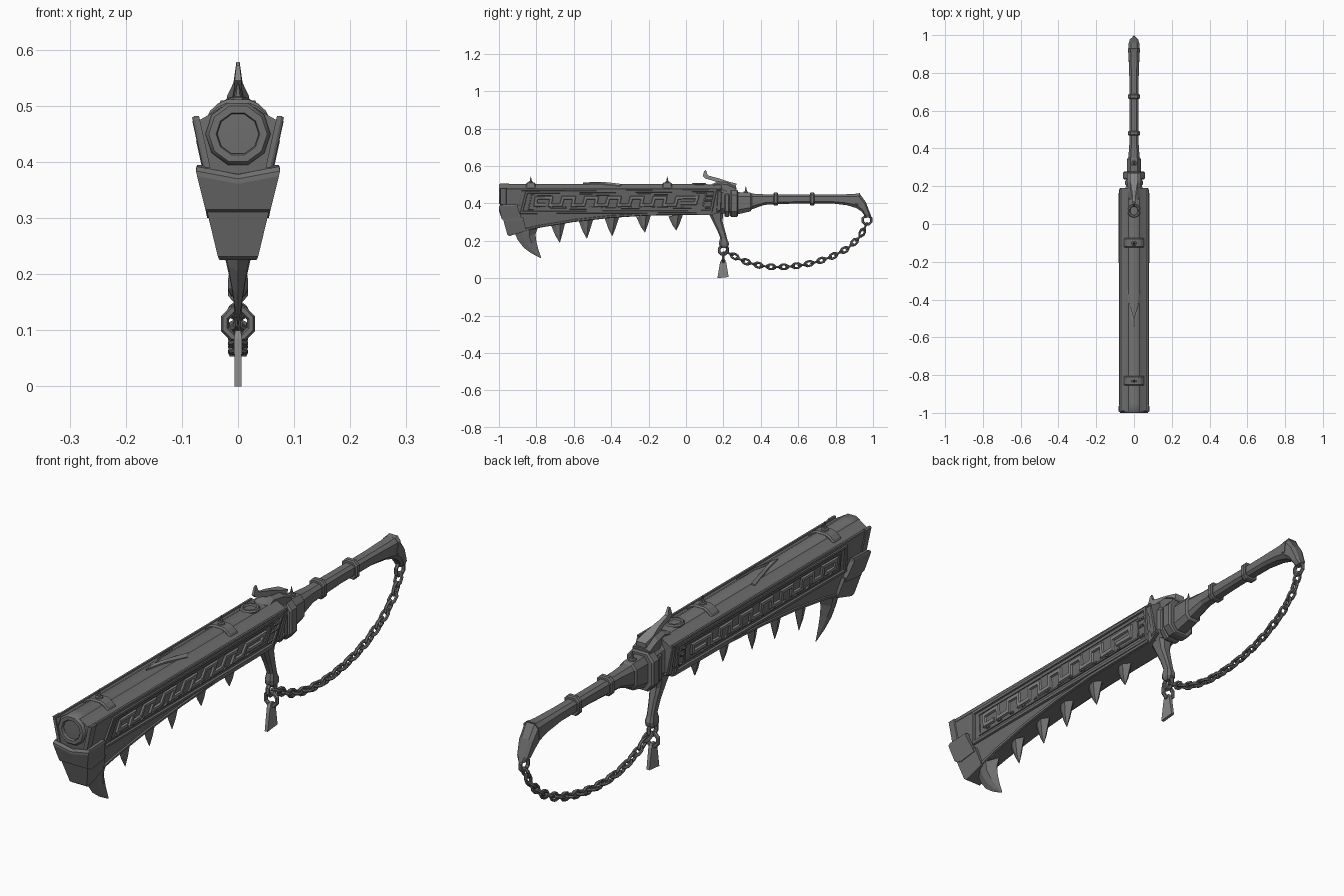
import bpy, bmesh
from math import sin, cos, pi, radians
from mathutils import Vector

if "Cube" in bpy.data.objects:
    bpy.data.objects.remove(bpy.data.objects["Cube"])

OCT = [(-.55, -1), (.55, -1), (1, -.6), (1, .6), (.55, 1), (-.55, 1), (-1, .6), (-1, -.6)]
BOX = [(-1, -1), (1, -1), (1, 1), (-1, 1)]
DIA = [(0, -1), (.8, -.35), (1, .3), (0, 1), (-1, .3), (-.8, -.35)]


def material(name, v):
    m = bpy.data.materials.new(name)
    m.diffuse_color = (v, v, v, 1)
    m.use_nodes = True
    m.node_tree.nodes["Principled BSDF"].inputs["Base Color"].default_value = m.diffuse_color
    return m


IRON, PALE = material("dark_iron", .16), material("worn_iron", .24)


def make(name, parts, loop=False, mirror=False, smooth=None, mat=IRON):
    """Skin each list of rings into a solid; all parts become one object."""
    bm = bmesh.new()
    for s in ((1, -1) if mirror else (1,)):
        for rings in parts:
            vs = [[bm.verts.new((s * p[0], p[1], p[2])) for p in r] for r in rings]
            n = len(vs[0])
            pairs = list(zip(vs, vs[1:])) + ([(vs[-1], vs[0])] if loop else [])
            for a, b in pairs:
                for i in range(n):
                    j = (i + 1) % n
                    bm.faces.new((a[i], a[j], b[j], b[i]))
            if not loop:
                bm.faces.new(vs[0])
                bm.faces.new(vs[-1])
    bmesh.ops.recalc_face_normals(bm, faces=bm.faces)
    me = bpy.data.meshes.new(name)
    bm.to_mesh(me)
    bm.free()
    me.materials.append(mat)
    ob = bpy.data.objects.new(name, me)
    bpy.context.collection.objects.link(ob)
    if smooth:
        bpy.ops.object.select_all(action='DESELECT')
        ob.select_set(True)
        bpy.context.view_layer.objects.active = ob
        bpy.ops.object.shade_smooth_by_angle(angle=radians(smooth))
    return ob


def loft(secs, shape):
    """Sections (y0, z0, y1, z1, half width) swept with a unit outline."""
    return [[(a * h, (y0 + y1) / 2 + b * (y1 - y0) / 2, (z0 + z1) / 2 + b * (z1 - z0) / 2)
             for a, b in shape] for y0, z0, y1, z1, h in secs]


def side(z):
    return .075 - .22 * (.48 - z)


def plate(pts, t, bev=.003):
    """Bevelled plate lying on the sloping side of the body."""
    c = sum((Vector(p) for p in pts), Vector((0, 0))) / len(pts)
    inset = [(y + (bev if c.x > y else -bev), z + (bev if c.y > z else -bev)) for y, z in pts]
    return [[(side(z) + o, y, z) for y, z in q] for o, q in ((-.006, pts), (t * .3, pts), (t, inset))]


def strip(path, w, t, closed=False):
    """Bevelled ribbon following a path on the body side."""
    mid = [Vector(p) for p in path]
    n, out = len(mid), []
    for i, p in enumerate(mid):
        d0 = p - mid[i - 1] if closed or i else mid[1] - p
        d1 = mid[(i + 1) % n] - p if closed or i < n - 1 else d0
        d0, d1 = d0.normalized(), d1.normalized()
        n0, n1 = Vector((-d0.y, d0.x)), Vector((-d1.y, d1.x))
        m = (n0 + n1) / (1 + n0.dot(n1)) * w
        out.append([(side(q.y) + o, q.x, q.y) for q, o in
                    ((p + m, -.005), (p + m * .55, t), (p - m * .55, t), (p - m, -.005))])
    return out


def ring(c, u, v, a, b, r, n=8, m=6):
    """Chain link: oval of radii a along u and b along v, wire radius r."""
    c, u, v = Vector(c), Vector(u).normalized(), Vector(v).normalized()
    w = u.cross(v)
    out = []
    for i in range(n):
        t = 2 * pi * (i + .5) / n
        d = (u * cos(t) + v * sin(t))
        p = c + u * a * cos(t) + v * b * sin(t)
        out.append([p + d * r * cos(k * 2 * pi / m) + w * r * sin(k * 2 * pi / m) for k in range(m)])
    return out


def disc(y, r, n=10):
    return [(r * cos(2 * pi * i / n), y, .45 + r * sin(2 * pi * i / n)) for i in range(n)]


# barrel with bore
make("barrel", [[disc(-.9, .036), disc(-.997, .037), disc(-1, .039), disc(-1, .052), disc(-.993, .058),
                 disc(-.95, .058), disc(-.945, .057), disc(.1, .057), disc(.17, .047), disc(.2, .04)]], smooth=42)

# blade-shaped body below the barrel, with rounded shoulders
body = [(-.99, .385), (-.95, .245), (-.86, .252), (-.78, .27), (-.6, .30), (-.4, .322),
        (-.2, .335), (.14, .338), (.19, .36)]
top_half = [(.075, .468), (.068, .475), (.056, .482), (.044, .488), (.03, .498)]
arch = top_half + [(-x, z) for x, z in top_half[::-1]]
make("body", [[[(-side(b), y, b), (side(b), y, b)] + [(x, y, z) for x, z in arch]] [0] for y, b in body]
     and [[[(-side(b), y, b), (side(b), y, b)] + [(x, y, z) for x, z in arch] for y, b in body]], smooth=35)

# side frames, inner borders, cheeks and rails
make("side_frame", [strip([(-.88, .351), (.133, .356), (.157, .468), (-.852, .459)], .009, .008, True)],
     loop=True, mirror=True)
make("inner_border", [strip([(-.842, .369), (.09, .378), (.105, .451), (-.827, .443)], .005, .005, True)],
     loop=True, mirror=True)
make("muzzle_cheek", [plate([(-.99, .388), (-.89, .388), (-.875, .478), (-.99, .478)], .003),
                      plate([(-.995, .39), (-.96, .39), (-.96, .482), (-.995, .482)], .007)], mirror=True)
make("top_rail", [plate([(-.96, .464), (.185, .468), (.185, .48), (-.96, .48)], .004)], mirror=True)
make("rear_strip", [plate([(.162, .355), (.188, .362), (.19, .466), (.17, .466)], .006)], mirror=True)
make("lower_rail", [strip([(y, b + .008) for y, b in body[2:8]], .008, .006)], mirror=True)

# stepped meander relief
path = [(-.75, .392), (-.805, .392), (-.80, .428)]
for k in range(6):
    y = -.72 + k * .122
    path += [(y, .43), (y - .008, .39), (y + .052, .392), (y + .062, .43)]
path += [(.06, .432), (.05, .40), (-.03, .40)]
make("meander_relief", [strip(path, .011, .009)], mirror=True, mat=PALE)

# notches and studs behind the relief
studs = [plate([(y, z), (y + .02, z), (y + .024, z + .01), (y + .004, z + .01)], .007, .002)
         for y in (.1, .125) for z in (.372, .41, .435)]
studs += [plate([(y, .374), (y + .022, .374), (y + .016, .384), (y + .006, .384)], .008, .002)
          for y in [-.8 + .07 * i for i in range(12)]]
make("side_studs", studs, mirror=True)

# front guard: two stepped armour plates, the upper with a V-shaped brow
brow = loft([(-.955, .30, -.875, .31, .055), (-.985, .315, -.88, .325, .058), (-1, .375, -.90, .38, .073),
             (-1, .384, -.90, .388, .075), (-.992, .392, -.90, .395, .073)],
            [(-1, -1), (0, -1), (1, -1), (1, 1), (-1, 1)])
for r in brow[2:]:
    r[1] = (0, r[1][1], r[1][2] - .014)
make("front_guard_upper", [brow])
make("front_guard_lower", [loft([(-.945, .225, -.86, .25, .033), (-.955, .232, -.855, .256, .036),
                                 (-.978, .315, -.87, .325, .056)], BOX)])

# hooked fang and blade teeth
make("front_fang", [loft([(-.92, .25, -.79, .275, .032), (-.90, .205, -.805, .235, .022),
                          (-.87, .165, -.80, .195, .013), (-.83, .135, -.79, .155, .007),
                          (-.778, .107, -.774, .109, .001)], DIA)])
teeth = [(-.68, .30, -.675, .19), (-.53, .318, -.53, .212), (-.39, .33, -.395, .225),
         (-.222, .34, -.22, .245), (-.05, .342, -.052, .256)]
make("blade_teeth", [loft([(y - .044, z - .012, y + .036, z + .004, .022),
                           ((y + t) / 2 - .022, (z + e) / 2 - .015, (y + t) / 2 + .016, (z + e) / 2 - .01, .012),
                           (t - .001, e, t + .001, e, .001)], DIA) for y, z, t, e in teeth])

# straps with spikes on top of the barrel
straps = []
for y in (-.83, -.1):
    prof = [(.056, .478), (.05, .491), (.036, .504), (.02, .511)]
    prof += [(-x, z) for x, z in prof[::-1]]
    straps.append([[(x, y + o, z - d) for x, z in prof]
                   for o, d in ((-.025, .006), (-.02, 0), (.02, 0), (.025, .006))])
make("barrel_straps", straps)
make("strap_spikes", [[[(r * cos(k * pi / 3), y + r * sin(k * pi / 3), z) for k in range(6)]
                       for r, z in ((.017, zb), (.014, zb + .012), (.007, zb + .014), (.001, zb + .04))]
                      for y, zb in ((-.83, .503), (-.1, .503), (.32, .45))])


# forked mark and priming ring on top
def top(x):
    return .505 - max(0, abs(x) - .0176) * .72


arm = [((0, -.55), (0, -.50)), ((.0176, -.47), (.0176, -.435)), ((.04, -.355), (.032, -.345))]
make("forked_mark", [[[(a[0], a[1], top(a[0]) - .012), (a[0], a[1], top(a[0]) + .005),
                       (b[0], b[1], top(b[0]) + .009), (b[0], b[1], top(b[0]) - .012)] for a, b in arm]],
     mirror=True, mat=PALE)
make("priming_ring", [ring((0, .07, .503), (1, 0, 0), (0, 1, 0), .028, .03, .008, 10)], loop=True)

# breech, guard block and collar between body and grip
make("breech", [loft([(.16, .345, .16, .485, .058), (.2, .345, .2, .485, .042), (.24, .345, .24, .48, .042)], OCT)])
make("breech_cover", [loft([(.13, .46, .13, .5, .035), (.17, .46, .17, .516, .03),
                            (.22, .45, .22, .512, .036), (.265, .45, .27, .485, .036)], OCT)])
make("guard_block", [loft([(y0, .332, y0, .468, h - .006), (y0 + .006, .328, y0 + .006, .474, h),
                           (y1 - .006, .328, y1 - .006, .474, h), (y1, .332, y1, .468, h - .006)], OCT)
                     for y0, y1, h in ((.205, .232, .048), (.236, .278, .057))])
make("hammer", [loft([(.265, .475, .27, .505, .02), (.22, .485, .225, .517, .02), (.18, .508, .178, .533, .012),
                      (.14, .522, .142, .542, .008), (.105, .532, .118, .549, .007), (.09, .545, .114, .556, .006),
                      (.097, .572, .106, .578, .003)], BOX)], mat=PALE)

# grip with flared pommel
make("grip", [loft([(.27, .34, .27, .46, .036), (.345, .357, .345, .457, .036), (.352, .368, .352, .452, .03),
                    (.42, .392, .42, .448, .025), (.6, .4, .6, .447, .023), (.78, .4, .78, .447, .025),
                    (.86, .39, .88, .449, .028), (.91, .375, .928, .453, .03), (.94, .355, .962, .405, .028),
                    (.952, .338, .985, .345, .022), (.958, .322, .992, .326, .012)], OCT)])
make("grip_bands", [loft([(y - .012, .391, y - .012, .455, .028), (y - .007, .388, y - .007, .459, .032),
                          (y + .007, .388, y + .007, .459, .032), (y + .012, .391, y + .012, .455, .028)], OCT)
                    for y in (.48, .675)])
make("pommel_cap", [loft([(.905, .385, .915, .452, .032), (.918, .38, .93, .455, .032)], OCT)])

# curved lower horn that carries the chain
make("lower_horn", [loft([(.12, .35, .20, .35, .03), (.14, .31, .195, .305, .022), (.165, .26, .21, .25, .016),
                          (.183, .215, .222, .205, .014), (.176, .19, .23, .186, .018),
                          (.178, .175, .228, .172, .018), (.19, .162, .216, .16, .012)], OCT)])

# chain following a sagging curve
ctrl = [(.966, .29), (.93, .22), (.865, .16), (.78, .115), (.70, .087), (.626, .071), (.55, .061),
        (.476, .059), (.406, .065), (.342, .08), (.289, .10), (.24, .128), (.215, .14)]
pts = [Vector((0, y, z)) for y, z in ctrl]
length = sum((b - a).length for a, b in zip(pts, pts[1:]))
links, N = [], 25
for i in range(N):
    s = length * (i + .5) / N
    for a, b in zip(pts, pts[1:]):
        if s <= (b - a).length:
            break
        s -= (b - a).length
    t = (b - a).normalized()
    nrm = Vector((0, -t.z, t.y)) if i % 2 else Vector((1, 0, 0))
    links.append(ring(a + t * s, t, nrm, .024, .013, .0062))
make("chain", links, loop=True)

# end rings and hanging tag
X, Y, Z = (1, 0, 0), (0, 1, 0), (0, 0, 1)
make("end_rings", [ring((0, .968, .31), Y, Z, .025, .024, .007), ring((0, .2, .15), Y, Z, .024, .024, .008),
                   ring((0, .2, .112), X, Z, .025, .026, .008)], loop=True)
make("hanging_tag", [loft([(.168, 0, .228, .006, .006), (.182, .085, .215, .085, .007),
                           (.19, .1, .208, .1, .005)], BOX)], mat=PALE)
